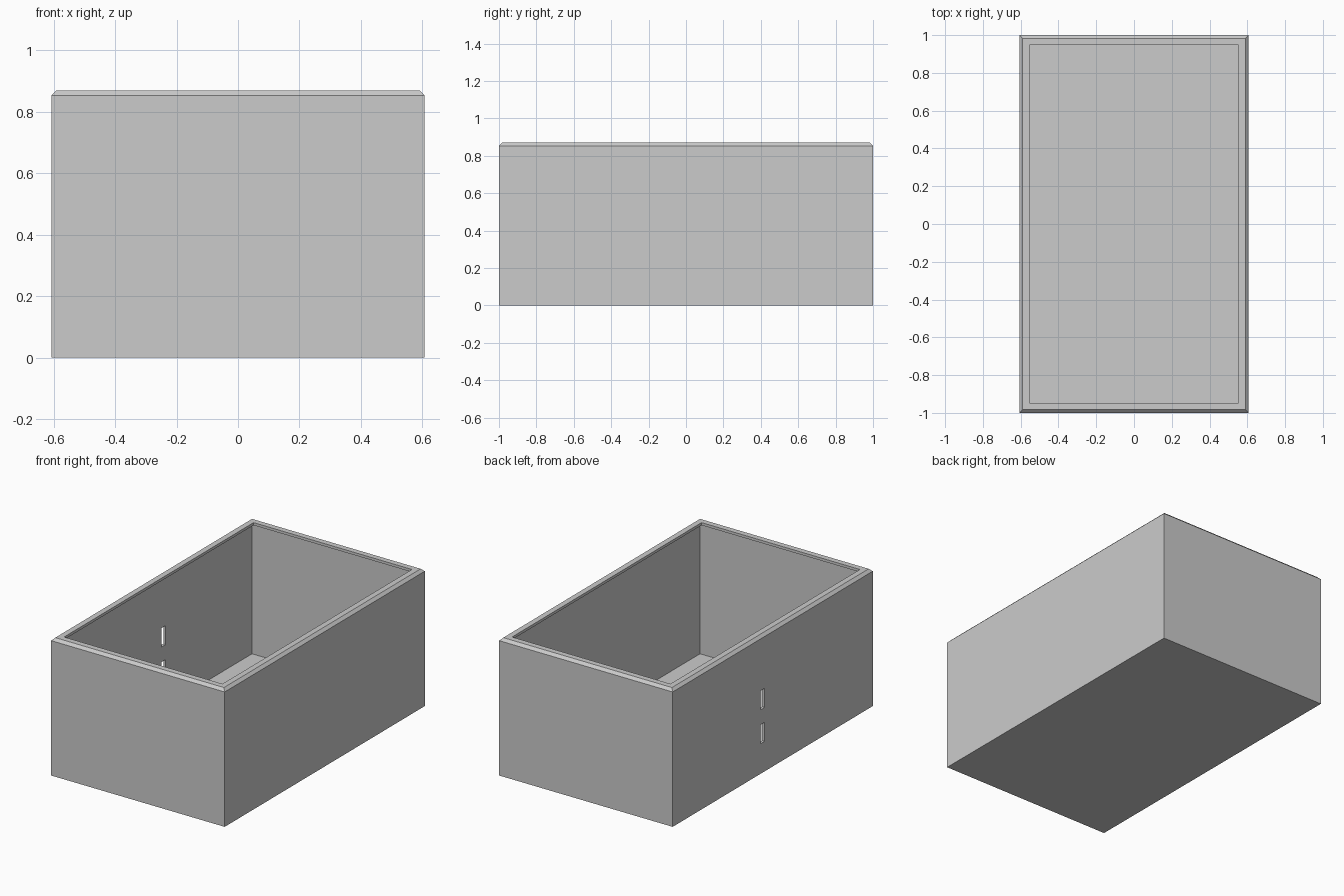
import bpy
import bmesh

cube = bpy.data.objects.get("Cube")
if cube:
    bpy.data.objects.remove(cube, do_unlink=True)

HALF_X, HALF_Y, HEIGHT = 0.607, 1.0, 0.87
SHEET = 0.017      # sheet thickness
LIP = 0.053        # lip width measured from the outer face

grey = bpy.data.materials.new("light_grey")
grey.use_nodes = True
colour = (0.6, 0.6, 0.6, 1)
grey.diffuse_color = colour
grey.node_tree.nodes["Principled BSDF"].inputs["Base Color"].default_value = colour


def add_object(name, bm):
    bmesh.ops.recalc_face_normals(bm, faces=bm.faces)
    mesh = bpy.data.meshes.new(name)
    bm.to_mesh(mesh)
    bm.free()
    mesh.materials.append(grey)
    obj = bpy.data.objects.new(name, mesh)
    bpy.context.scene.collection.objects.link(obj)
    return obj


# Wall section as (inset, height): outer wall, chamfer, inward lip, inner wall
section = [
    (0, 0), (0, HEIGHT - SHEET), (SHEET, HEIGHT), (LIP, HEIGHT),
    (LIP, HEIGHT - SHEET), (SHEET, HEIGHT - SHEET), (SHEET, SHEET),
]
bm = bmesh.new()
rings = []
for inset, z in section:
    x, y = HALF_X - inset, HALF_Y - inset
    rings.append([bm.verts.new((sx * x, sy * y, z))
                  for sx, sy in ((-1, -1), (1, -1), (1, 1), (-1, 1))])
for low, high in zip(rings, rings[1:]):
    for i in range(4):
        j = (i + 1) % 4
        bm.faces.new((low[i], low[j], high[j], high[i]))
bm.faces.new(rings[0][::-1])   # underside
bm.faces.new(rings[-1])        # inner floor
box = add_object("open_box", bm)

# Two upright slots through one long side wall
for number, z in enumerate((0.25, 0.465), 1):
    bm = bmesh.new()
    bmesh.ops.create_cube(bm, size=1)
    bmesh.ops.scale(bm, vec=(0.08, 0.04, 0.12), verts=bm.verts)
    bmesh.ops.translate(bm, vec=(-HALF_X, 0.1, z), verts=bm.verts)
    cutter = add_object(f"slot_cutter_{number}", bm)
    cutter.hide_render = True
    cutter.hide_viewport = True
    cut = box.modifiers.new(f"slot_{number}", 'BOOLEAN')
    cut.operation = 'DIFFERENCE'
    cut.solver = 'EXACT'
    cut.object = cutter
